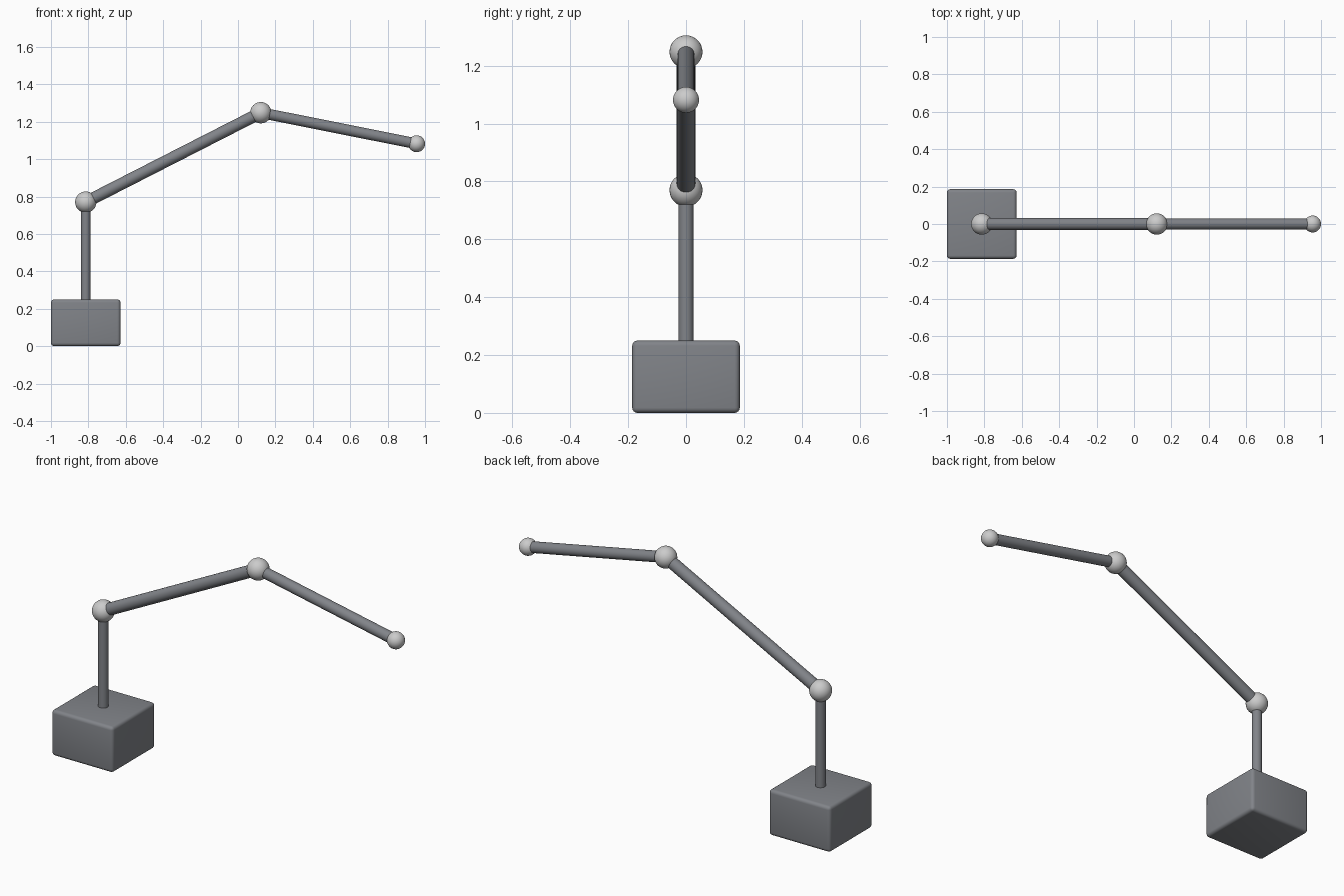
import bpy
import math
from mathutils import Vector

if "Cube" in bpy.data.objects:
    bpy.data.objects.remove(bpy.data.objects["Cube"])

SHOULDER = Vector((-0.814, 0, 0.770))
ELBOW = Vector((0.122, 0, 1.248))
TIP = Vector((0.955, 0, 1.082))


def material(name, colour):
    m = bpy.data.materials.new(name)
    m.diffuse_color = (*colour, 1)
    m.use_nodes = True
    m.node_tree.nodes["Principled BSDF"].inputs["Base Color"].default_value = m.diffuse_color
    return m


DARK = material("dark_metal", (0.22, 0.23, 0.25))
LIGHT = material("light_metal", (0.60, 0.60, 0.59))


def finish(name, mat):
    obj = bpy.context.object
    obj.name = name
    obj.data.materials.append(mat)
    bpy.ops.object.shade_smooth_by_angle(angle=math.radians(40))


def rod(name, a, b, radius):
    d = b - a
    bpy.ops.mesh.primitive_cylinder_add(vertices=32, radius=radius, depth=d.length,
                                        location=(a + b) / 2,
                                        rotation=d.to_track_quat('Z', 'Y').to_euler())
    finish(name, DARK)


def ball(name, centre, radius):
    bpy.ops.mesh.primitive_uv_sphere_add(segments=32, ring_count=16, radius=radius,
                                         location=centre)
    finish(name, LIGHT)


# Weighted base block with softly rounded edges
bpy.ops.mesh.primitive_cube_add(size=1, location=(SHOULDER.x, 0, 0.125))
base = bpy.context.object
base.scale = (0.372, 0.372, 0.25)
bpy.ops.object.transform_apply(location=False, rotation=False, scale=True)
bevel = base.modifiers.new("rounded_edges", 'BEVEL')
bevel.width = 0.018
bevel.segments = 4
bpy.ops.object.modifier_apply(modifier=bevel.name)
finish("base", DARK)

# Post and arms
rod("post", Vector((SHOULDER.x, 0, 0.24)), SHOULDER, 0.026)
rod("upper_arm", SHOULDER, ELBOW, 0.032)
rod("forearm", ELBOW, TIP, 0.029)

# Ball joints
ball("shoulder_joint", SHOULDER, 0.057)
ball("elbow_joint", ELBOW, 0.057)
ball("tip_ball", TIP, 0.045)
